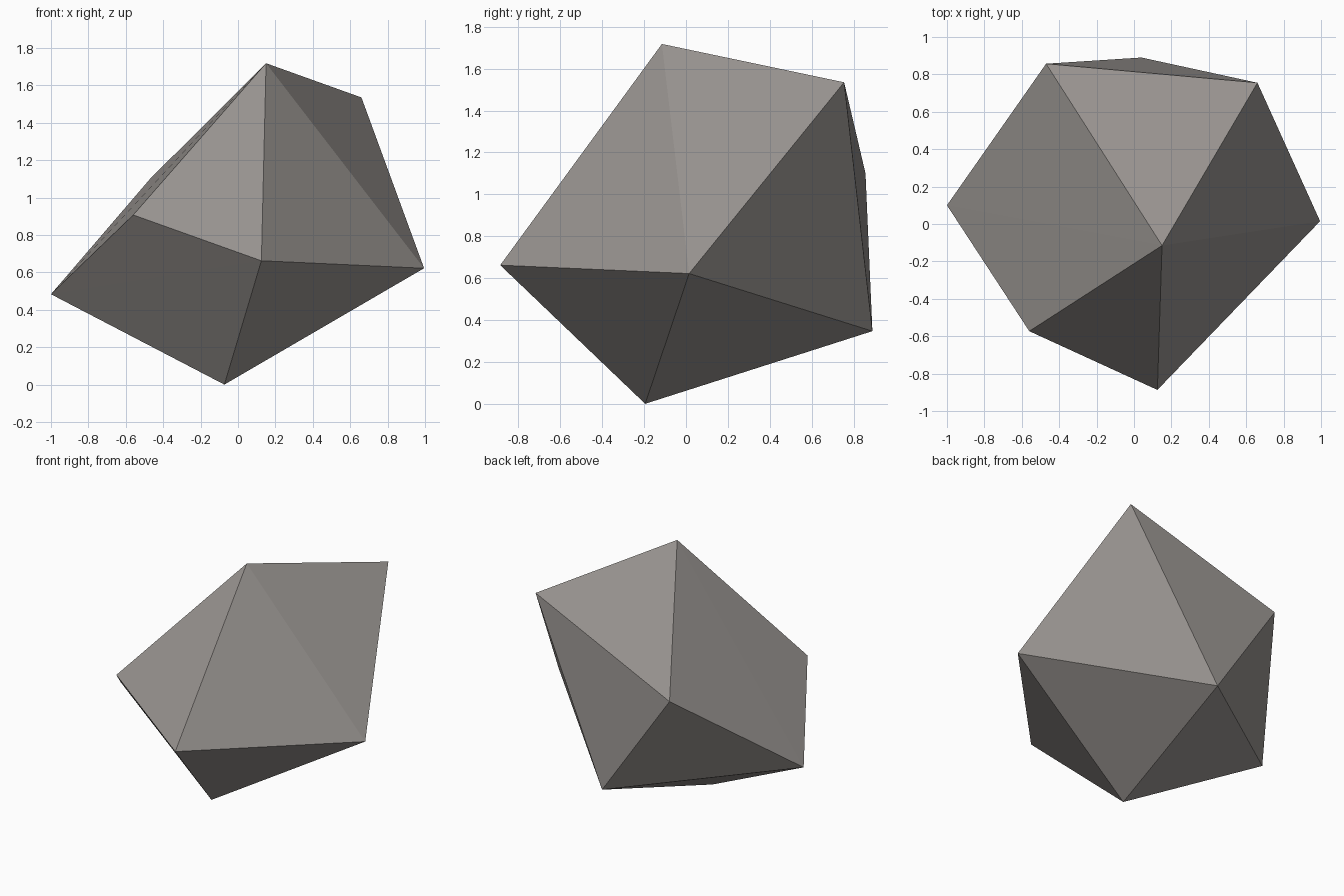
import bpy
import bmesh

if "Cube" in bpy.data.objects:
    bpy.data.objects.remove(bpy.data.objects["Cube"])

# Stone colour
stone = bpy.data.materials.new("warm_grey_stone")
stone.diffuse_color = (0.31, 0.29, 0.275, 1.0)
stone.use_nodes = True
stone.node_tree.nodes["Principled BSDF"].inputs["Base Color"].default_value = stone.diffuse_color

# Corner points of the faceted boulder
corners = [
    (0.15, -0.115, 1.718),   # peak
    (0.66, 0.755, 1.535),    # back right shoulder
    (-0.47, 0.857, 1.10),    # back left shoulder
    (-0.56, -0.573, 0.907),  # front left shoulder
    (0.125, -0.887, 0.662),  # front corner
    (0.995, 0.015, 0.622),   # right corner
    (-1.0, 0.10, 0.483),     # left corner
    (0.04, 0.89, 0.347),     # back corner
    (-0.073, -0.195, 0.0),   # foot
]

# Boulder: flat-faced convex hull around the corners
bm = bmesh.new()
for corner in corners:
    bm.verts.new(corner)
bmesh.ops.convex_hull(bm, input=bm.verts[:])
bmesh.ops.recalc_face_normals(bm, faces=bm.faces[:])

mesh = bpy.data.meshes.new("boulder")
bm.to_mesh(mesh)
bm.free()
mesh.materials.append(stone)
boulder = bpy.data.objects.new("boulder", mesh)
bpy.context.collection.objects.link(boulder)
